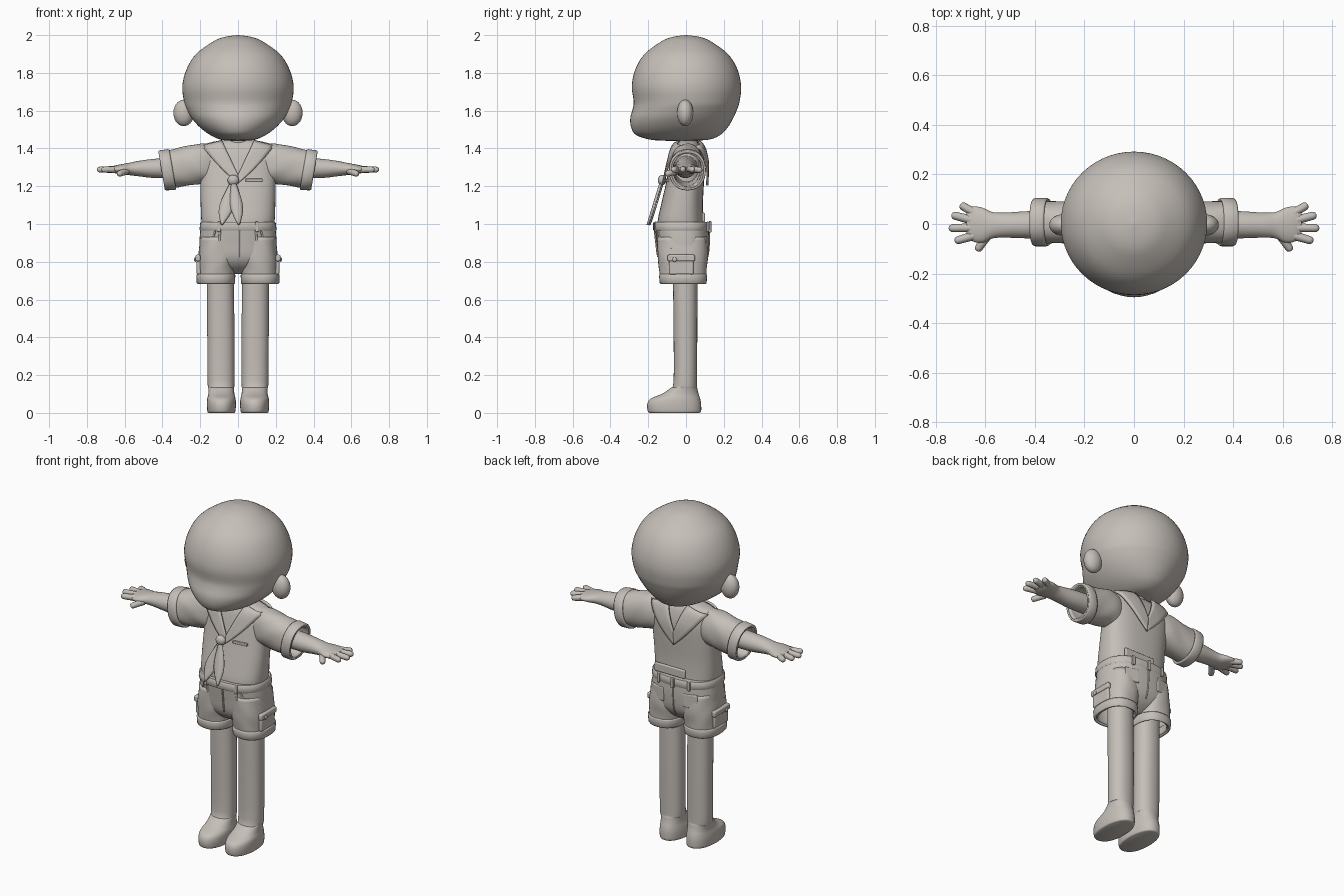
import bpy, bmesh, math
from mathutils import Matrix, Vector, Euler

if "Cube" in bpy.data.objects:
    bpy.data.objects.remove(bpy.data.objects["Cube"])

clay = bpy.data.materials.new("warm grey clay")
clay.use_nodes = True
clay.diffuse_color = (0.56, 0.52, 0.48, 1)
clay.node_tree.nodes["Principled BSDF"].inputs["Base Color"].default_value = clay.diffuse_color
SIDES = (("left", 1), ("right", -1))


def finish(name, bm, thick=0, bevel=0, angle=40):
    bmesh.ops.recalc_face_normals(bm, faces=bm.faces)
    me = bpy.data.meshes.new(name)
    bm.to_mesh(me)
    bm.free()
    return place(name, me, thick, bevel, angle)


def place(name, me, thick=0, bevel=0, angle=40):
    me.materials.clear()
    me.materials.append(clay)
    me.shade_smooth()
    me.set_sharp_from_angle(angle=math.radians(angle))
    ob = bpy.data.objects.new(name, me)
    bpy.context.collection.objects.link(ob)
    if thick:
        m = ob.modifiers.new("thickness", "SOLIDIFY")
        m.thickness, m.offset = thick, -1
    if bevel:
        m = ob.modifiers.new("soft edges", "BEVEL")
        m.width, m.segments = bevel, 3
    return ob


def spline(rows, steps):
    """Catmull-Rom samples through cross-section rows."""
    out = []
    for i in range(len(rows) - 1):
        p = [rows[max(0, min(len(rows) - 1, i + k))] for k in (-1, 0, 1, 2)]
        for s in range(steps):
            t = s / steps
            row = []
            for a, b, c, d in zip(*p):
                row.append(b + t / 2 * (c - a + t * (2*a - 5*b + 4*c - d + t * (3*(b - c) + d - a))))
            out.append(row)
    return out + [rows[-1]]


def superpoint(a, power):
    c, s = math.cos(a), math.sin(a)
    return (math.copysign(abs(c) ** (2 / power), c), math.copysign(abs(s) ** (2 / power), s))


def loft(name, rows, axis="z", side=1, power=2, steps=4, n=40, cap=True, shear=0, fold=0, thick=0):
    """Rows are (position, low and high of first cross axis, low and high of second)."""
    bm = bmesh.new()
    rings = []
    for t, a0, a1, b0, b1 in spline(rows, steps):
        ring = []
        for k in range(n):
            ang = math.tau * k / n
            u, v = superpoint(ang, power)
            g = 1 + fold * math.sin(5 * ang + t * 45)
            a = (a0 + a1) / 2 + (a1 - a0) / 2 * u * g
            b = (b0 + b1) / 2 + (b1 - b0) / 2 * v * g
            co = (a * side, b, t) if axis == "z" else ((t + shear * (b - (b0 + b1) / 2)) * side, a, b)
            ring.append(bm.verts.new(co))
        rings.append(ring)
    for r, q in zip(rings, rings[1:]):
        for k in range(n):
            j = (k + 1) % n
            bm.faces.new((r[k], r[j], q[j], q[k]))
    if cap:
        bm.faces.new(rings[0])
        bm.faces.new(rings[-1])
    return finish(name, bm, thick)


def sheet(name, f, nu, nv, thick):
    bm = bmesh.new()
    g = [[bm.verts.new(f(i / nu, j / nv)) for j in range(nv + 1)] for i in range(nu + 1)]
    for i in range(nu):
        for j in range(nv):
            bm.faces.new((g[i][j], g[i + 1][j], g[i + 1][j + 1], g[i][j + 1]))
    ob = finish(name, bm, thick)
    ob.modifiers["thickness"].offset = 0
    return ob


def ellipsoid(name, loc, size):
    bm = bmesh.new()
    bmesh.ops.create_uvsphere(bm, u_segments=28, v_segments=18, radius=1,
                              matrix=Matrix.LocRotScale(Vector(loc), None, Vector(size)))
    return finish(name, bm)


def box(name, loc, size, bevel=0.006, rot=(0, 0, 0)):
    bm = bmesh.new()
    bmesh.ops.create_cube(bm, size=1, matrix=Matrix.LocRotScale(Vector(loc), Euler(rot), Vector(size)))
    return finish(name, bm, bevel=bevel)


def tube(name, pts, r, radii=None):
    cu = bpy.data.curves.new(name, "CURVE")
    cu.dimensions, cu.bevel_depth, cu.bevel_resolution, cu.use_fill_caps = "3D", r, 3, True
    sp = cu.splines.new("POLY")
    sp.points.add(len(pts) - 1)
    for i, p in enumerate(pts):
        sp.points[i].co = (*p, 1)
        sp.points[i].radius = radii[i] if radii else 1
    tmp = bpy.data.objects.new(name + " path", cu)
    me = bpy.data.meshes.new_from_object(tmp)
    bpy.data.objects.remove(tmp)
    return place(name, me)


def skin(rows, x, z, face, power, gap):
    """Point on the front (face -1) or back (face 1) of a loft."""
    t, a0, a1, b0, b1 = min(spline(rows, 12), key=lambda r: abs(r[0] - z))
    u = min(1, abs(x) / a1)
    return (x, (b0 + b1) / 2 + face * ((b1 - b0) / 2 * (1 - u ** power) ** (1 / power) + gap), z)


def lerp(p, q, t):
    return [a + (b - a) * t for a, b in zip(p, q)]


# Head, ears and neck
head = [(z, -w, w, f, b) for z, w, f, b in (
    (1.44, .01, -.07, -.04), (1.445, .085, -.18, .11), (1.47, .145, -.262, .18), (1.51, .2, -.29, .22),
    (1.56, .245, -.295, .25), (1.61, .273, -.282, .272), (1.65, .286, -.277, .284), (1.73, .295, -.287, .292),
    (1.82, .272, -.268, .272), (1.9, .222, -.219, .222), (1.965, .133, -.133, .135), (1.99, .073, -.073, .075),
    (2.0, .004, -.004, .004))]
loft("head", head, n=56)
loft("neck", [(1.33, -.06, .06, -.045, .065), (1.47, -.06, .06, -.045, .065)])
for label, s in SIDES:
    ellipsoid(label + "_ear", (s * .287, -.004, 1.588), (.055, .043, .07))

# Shirt body
shirt = [(z, -w, w, f, b) for z, w, f, b in (
    (.99, .19, -.15, .092), (1.03, .195, -.148, .09), (1.12, .198, -.128, .09), (1.22, .2, -.105, .095),
    (1.32, .203, -.085, .098), (1.39, .2, -.068, .085), (1.425, .17, -.05, .068), (1.443, .09, -.03, .05))]
loft("shirt_body", shirt, power=2.6, n=48)
box("shirt_back_hem", (.04, .092, 1.035), (.2, .016, .05))
box("chest_pocket_welt", skin(shirt, .085, 1.232, -1, 2.6, .001), (.09, .012, .016), .004, (0, 0, .12))

# Sailor collar: front lapels and the matching back flap
for label, s in SIDES:
    for where, face, outer, inner, gap in (
            ("front", -1, ((.19, 1.412), (.0, 1.215)), ((.085, 1.44), (-.0, 1.26)), .014),
            ("back", 1, ((.185, 1.412), (0, 1.205)), ((.06, 1.44), (0, 1.285)), .018)):
        def collar(u, v):
            x, z = lerp(lerp(outer[0], outer[1], u), lerp(inner[0], inner[1], u), v)
            z -= .012 * math.sin(math.pi * u) * (1 - v)
            return skin(shirt, s * x, z, face, 2.6, gap)
        sheet(f"{label}_{where}_collar", collar, 14, 5, .012)

# Neckerchief knot and two hanging tails
ellipsoid("neckerchief_knot", (-.025, -.127, 1.232), (.03, .022, .028))
for label, tip, width, depth in (("left", .005, .028, .0), ("right", -.085, .034, .008)):
    def tail(u, v):
        w = .01 * (1 - u) + width * math.sin(math.pi * u ** 1.3)
        y = -.125 - .072 * u + depth - .008 * math.cos(math.pi * (v - .5))
        return (-.025 + (tip + .025) * u + w * (v * 2 - 1), y, 1.23 - .235 * u)
    sheet(label + "_neckerchief_tail", tail, 14, 4, .008)

# Sleeves, turned cuffs, arms and hands
for label, s in SIDES:
    loft(label + "_sleeve", [(.13, -.06, .07, 1.22, 1.425), (.2, -.078, .088, 1.215, 1.424),
                             (.3, -.078, .09, 1.2, 1.402), (.4, -.08, .094, 1.186, 1.382)],
         "x", s, 2.2, cap=False, shear=.17, fold=.018, thick=.012)
    loft(label + "_sleeve_cuff", [(.345, -.086, .101, 1.182, 1.394), (.353, -.09, .105, 1.18, 1.396),
                                  (.398, -.09, .105, 1.178, 1.39), (.405, -.086, .101, 1.182, 1.386)],
         "x", s, 2.2, steps=1, cap=False, shear=.17, thick=.016)
    loft(label + "_arm", [(.2, -.06, .06, 1.25, 1.36), (.42, -.058, .052, 1.243, 1.347),
                          (.52, -.055, .046, 1.252, 1.335), (.57, -.058, .048, 1.258, 1.325),
                          (.61, -.075, .065, 1.262, 1.318), (.65, -.07, .07, 1.268, 1.31),
                          (.675, -.045, .05, 1.278, 1.302)], "x", s)
    fingers = (("index", (.64, -.045, 1.288), (.715, -.067, 1.288)), ("middle", (.65, -.015, 1.29), (.738, -.017, 1.288)),
               ("ring", (.65, .015, 1.29), (.728, .035, 1.288)), ("little", (.64, .042, 1.288), (.695, .075, 1.286)),
               ("thumb", (.59, -.045, 1.28), (.63, -.102, 1.265)))
    for finger, a, b in fingers:
        pts = [lerp(a, b, t) for t in (0, .5, .9, 1, 1.07, 1.11)]
        tube(f"{label}_{finger}_finger", [(s * x, y, z) for x, y, z in pts], .017, (1.1, 1, .95, .85, .6, .15))

# Shorts: seat, open legs and turned cuffs
seat = [(z, -w, w, f, b) for z, w, f, b in (
    (.735, .05, -.05, .03), (.77, .13, -.11, .08), (.82, .198, -.145, .112), (.9, .204, -.157, .122),
    (.97, .199, -.165, .122), (1.005, .194, -.167, .12))]
loft("shorts_seat", seat, power=2.5, n=48)
loft("waistband", [(z, -w, w, -.004 - y, y - .045) for z, w, y in (
    (.965, .2, .167), (.972, .204, .171), (1.004, .2, .171), (1.01, .195, .167))], power=2.5, steps=1, n=48)
for label, s in SIDES:
    loft(label + "_shorts_leg", [(.69, .022, .212, -.132, .104), (.76, .016, .212, -.142, .11),
                                 (.83, .006, .21, -.15, .116), (.93, .003, .198, -.15, .11)],
         "z", s, 2.4, cap=False, fold=.01, thick=.014)
    loft(label + "_shorts_cuff", [(.682, .02, .214, -.134, .105), (.688, .016, .219, -.139, .109),
                                  (.728, .014, .221, -.143, .112), (.735, .017, .217, -.139, .109)],
         "z", s, 2.4, steps=1, cap=False, thick=.018)
    # Cargo pocket with flap and button
    box(label + "_cargo_pocket", (s * .207, -.025, .775), (.024, .13, .085), .009)
    box(label + "_cargo_flap", (s * .212, -.025, .82), (.026, .145, .035), .008)
    ellipsoid(label + "_cargo_button", (s * .226, -.06, .812), (.006, .012, .012))
    # Curved pocket seam, crease and belt loops
    seam = [skin(seat, s * (.12 + .075 * t), .965 - .095 * t ** .6, -1, 2.5, .001) for t in [i / 10 for i in range(11)]]
    tube(label + "_front_pocket_seam", seam, .005)
    crease = [skin(seat, s * (.095 + .01 * t), .96 - .14 * t, -1, 2.5, -.002) for t in [i / 6 for i in range(7)]]
    tube(label + "_front_crease", crease, .006)
    for where, face in (("front", -1), ("back", 1)):
        box(f"{label}_{where}_belt_loop", skin(seat, s * .1, .985, face, 2.5, .005), (.018, .014, .055), .004)
    box(label + "_back_pocket", skin(seat, s * .105, .895, 1, 2.5, -.003), (.085, .016, .08), .005, (0, 0, -s * .2))
    # Leg with rounded foot
    loft(label + "_leg_and_foot", [(z, c - w, c + w, f, b) for z, c, w, f, b in (
        (0, .088, .068, -.19, .07), (.008, .088, .074, -.202, .08), (.045, .088, .077, -.205, .08),
        (.075, .088, .075, -.188, .075), (.1, .088, .069, -.13, .067), (.13, .089, .068, -.085, .06),
        (.17, .09, .071, -.066, .058), (.45, .091, .072, -.066, .06), (.8, .094, .07, -.07, .06))], "z", s, 2.2)
tube("fly_seam", [skin(seat, .012, .965 - .02 * i, -1, 2.5, .001) for i in range(8)], .005)
tube("back_seam", [skin(seat, 0, .965 - .025 * i, 1, 2.5, .001) for i in range(8)], .004)
box("back_belt_loop", skin(seat, 0, .985, 1, 2.5, .006), (.022, .014, .06), .004)
